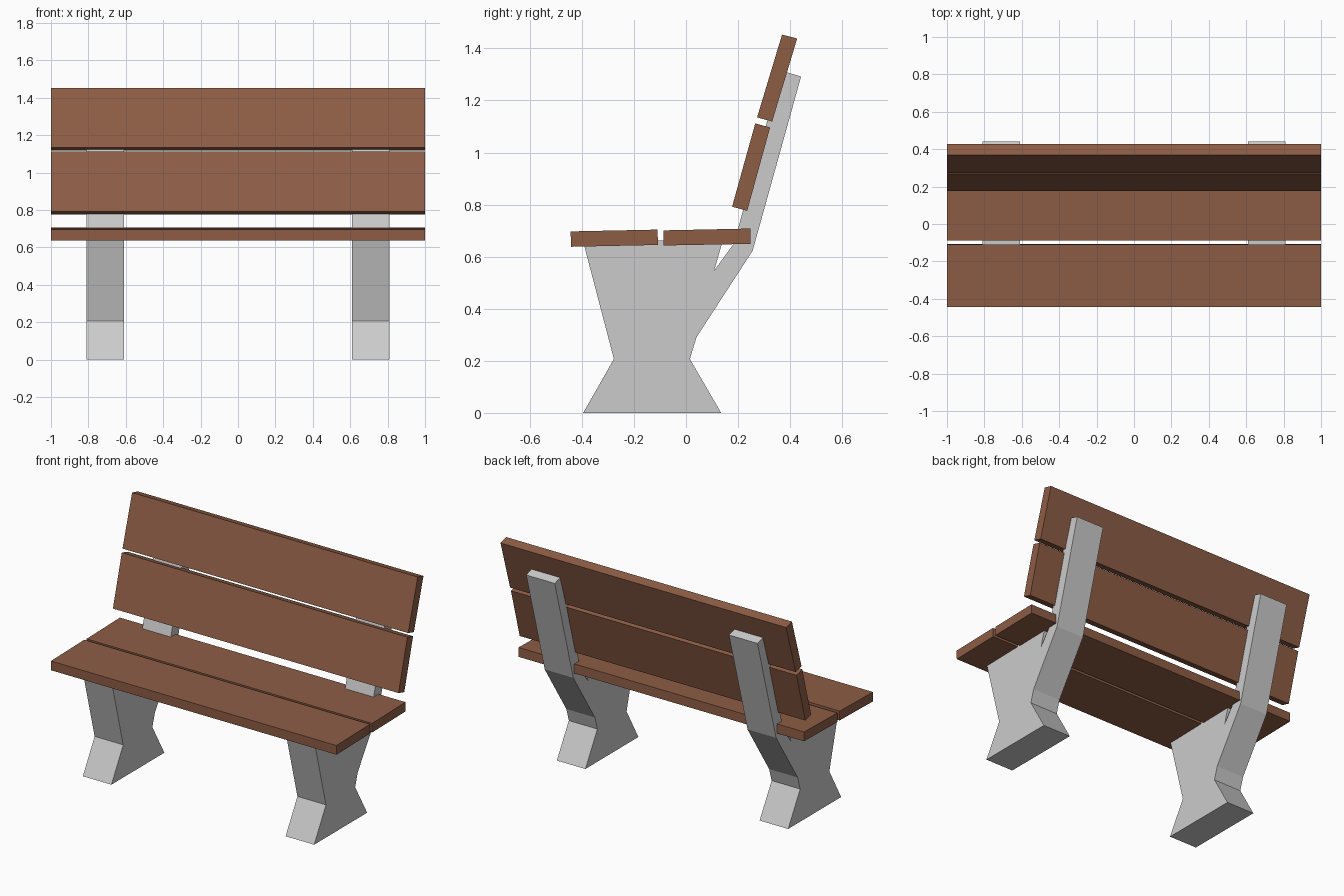
import bpy, bmesh

if "Cube" in bpy.data.objects:
    bpy.data.objects.remove(bpy.data.objects["Cube"])

wood = bpy.data.materials.new("wood")
wood.diffuse_color = (0.27, 0.11, 0.06, 1)
wood.use_nodes = True
wood.node_tree.nodes["Principled BSDF"].inputs["Base Color"].default_value = wood.diffuse_color


def extrude_profile(name, pts, x0, x1, mat=None):
    """Extrude a (y, z) outline along x from x0 to x1."""
    bm = bmesh.new()
    face = bm.faces.new([bm.verts.new((x0, y, z)) for y, z in pts])
    ext = bmesh.ops.extrude_face_region(bm, geom=[face])
    moved = [v for v in ext["geom"] if isinstance(v, bmesh.types.BMVert)]
    bmesh.ops.translate(bm, verts=moved, vec=(x1 - x0, 0, 0))
    bmesh.ops.recalc_face_normals(bm, faces=bm.faces)
    mesh = bpy.data.meshes.new(name)
    bm.to_mesh(mesh)
    bm.free()
    obj = bpy.data.objects.new(name, mesh)
    bpy.context.collection.objects.link(obj)
    if mat:
        mesh.materials.append(mat)
    return obj


# Concrete supports: waisted foot with a leaning back arm
support = [(-0.395, 0), (0.135, 0), (0.015, 0.207), (0.04, 0.29),
           (0.256, 0.623), (0.442, 1.292), (0.364, 1.315), (0.185, 0.652),
           (0.108, 0.546), (0.142, 0.664), (-0.395, 0.658), (-0.277, 0.207)]
for side, x in (("left", -0.71), ("right", 0.71)):
    extrude_profile(side + "_support", support, x - 0.1, x + 0.1)

# Wooden planks of the seat and backrest, slightly tilted
planks = {
    "seat_plank_front": [(-0.442, 0.638), (-0.108, 0.645), (-0.109, 0.704), (-0.443, 0.697)],
    "seat_plank_rear": [(-0.086, 0.643), (0.248, 0.649), (0.247, 0.708), (-0.087, 0.701)],
    "back_plank_lower": [(0.177, 0.792), (0.235, 0.776), (0.323, 1.096), (0.266, 1.112)],
    "back_plank_upper": [(0.273, 1.135), (0.331, 1.119), (0.427, 1.438), (0.369, 1.453)],
}
for name, pts in planks.items():
    extrude_profile(name, pts, -1, 1, wood)
